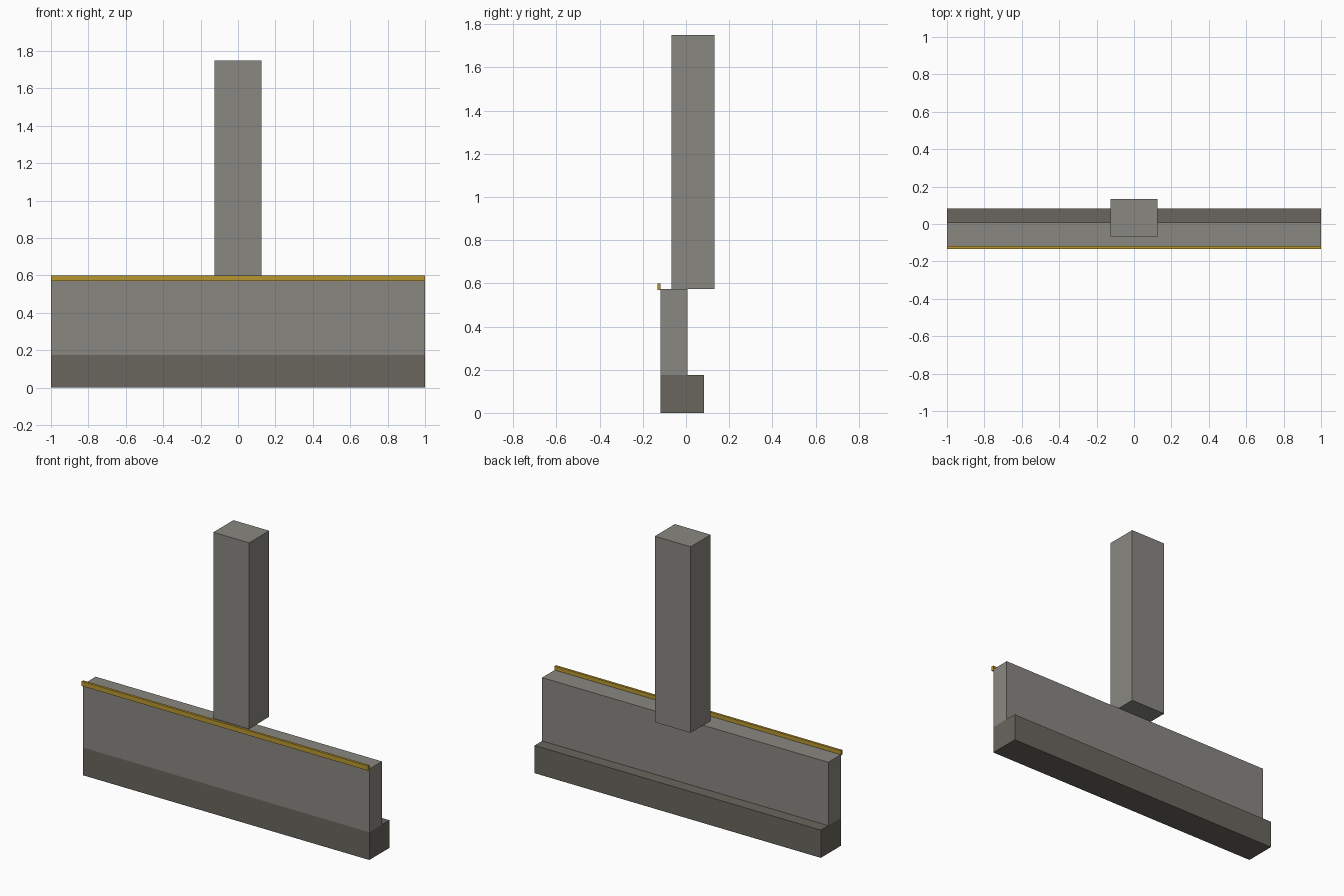
import bpy
import bmesh
from mathutils import Vector

if "Cube" in bpy.data.objects:
    bpy.data.objects.remove(bpy.data.objects["Cube"])


def material(name, color):
    m = bpy.data.materials.new(name)
    m.diffuse_color = (*color, 1.0)
    m.use_nodes = True
    m.node_tree.nodes["Principled BSDF"].inputs["Base Color"].default_value = m.diffuse_color
    return m


def box(name, lo, hi, mat):
    """Axis-aligned block between two corners."""
    lo, hi = Vector(lo), Vector(hi)
    bm = bmesh.new()
    bmesh.ops.create_cube(bm, size=1)
    bmesh.ops.scale(bm, vec=hi - lo, verts=bm.verts)
    bmesh.ops.translate(bm, vec=(lo + hi) / 2, verts=bm.verts)
    mesh = bpy.data.meshes.new(name)
    bm.to_mesh(mesh)
    bm.free()
    mesh.materials.append(mat)
    ob = bpy.data.objects.new(name, mesh)
    bpy.context.collection.objects.link(ob)
    return ob


stone = material("grey stone", (0.25, 0.245, 0.22))
dark_stone = material("dark stone", (0.14, 0.132, 0.108))
gold = material("gold trim", (0.48, 0.31, 0.03))

# Low plinth, set flush with the wall at the front
box("plinth", (-1, -0.1175, 0), (1, 0.0825, 0.175), dark_stone)
# Thin wall on the plinth
box("wall", (-1, -0.1175, 0.175), (1, 0.0075, 0.575), stone)
# Square pillar overhanging the back of the wall
box("pillar", (-0.125, -0.0675, 0.575), (0.125, 0.1325, 1.75), stone)
# Gold strip along the front top edge
box("trim_strip", (-1, -0.1325, 0.57), (1, -0.1175, 0.60), gold)
